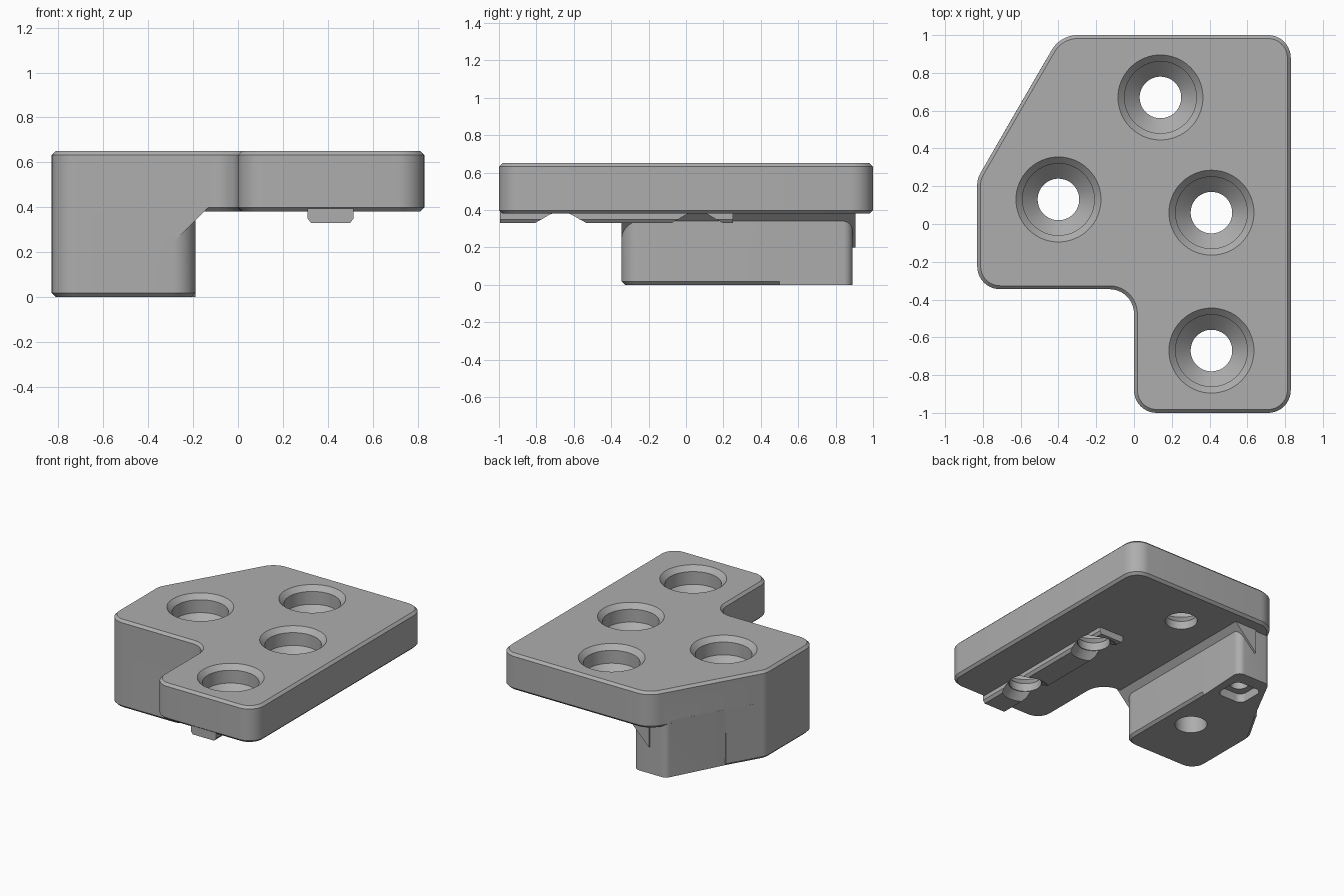
import bpy
import bmesh
from math import pi, cos, sin, tan
from mathutils import Vector

if "Cube" in bpy.data.objects:
    bpy.data.objects.remove(bpy.data.objects["Cube"], do_unlink=True)

grey = bpy.data.materials.new("plain grey")
grey.use_nodes = True
colour = (0.42, 0.42, 0.42, 1)
grey.diffuse_color = colour
grey.node_tree.nodes["Principled BSDF"].inputs["Base Color"].default_value = colour


def rounded(corners, steps=10):
    """Outline with each corner (x, y, radius) replaced by an arc."""
    points = []
    for i, (x, y, r) in enumerate(corners):
        p = Vector((x, y))
        if r == 0:
            points.append(p)
            continue
        a = (Vector(corners[i - 1][:2]) - p).normalized()
        b = (Vector(corners[(i + 1) % len(corners)][:2]) - p).normalized()
        half = a.angle(b) / 2
        start = p + a * r / tan(half)
        end = p + b * r / tan(half)
        centre = p + (a + b).normalized() * r / sin(half)
        turn = (start - centre).angle_signed(end - centre)
        for k in range(steps + 1):
            t = -turn * k / steps
            d = start - centre
            points.append(centre + Vector((d.x * cos(t) - d.y * sin(t),
                                           d.x * sin(t) + d.y * cos(t))))
    return points


def finish(bm, name):
    bmesh.ops.recalc_face_normals(bm, faces=bm.faces)
    mesh = bpy.data.meshes.new(name)
    bm.to_mesh(mesh)
    bm.free()
    ob = bpy.data.objects.new(name, mesh)
    bpy.context.collection.objects.link(ob)
    mesh.materials.append(grey)
    return ob


def prism(name, verts, direction, chamfer=0, rule=None):
    """Extrude a closed profile, chamfering the edges that match the rule."""
    bm = bmesh.new()
    face = bm.faces.new([bm.verts.new(v) for v in verts])
    result = bmesh.ops.extrude_face_region(bm, geom=[face], use_keep_orig=True)
    top = [g for g in result["geom"] if isinstance(g, bmesh.types.BMVert)]
    bmesh.ops.translate(bm, verts=top, vec=direction)
    bmesh.ops.recalc_face_normals(bm, faces=bm.faces)
    if chamfer:
        edges = [e for e in bm.edges if rule(e)]
        bmesh.ops.bevel(bm, geom=edges, offset=chamfer, segments=1,
                        profile=0.5, affect="EDGES")
    return finish(bm, name)


def lathe(name, profile, x, y, sides=64):
    """Closed solid of revolution from (radius, height) pairs."""
    bm = bmesh.new()
    rings = [[bm.verts.new((x + r * cos(2 * pi * k / sides),
                            y + r * sin(2 * pi * k / sides), z))
              for k in range(sides)] for r, z in profile]
    for low, high in zip(rings, rings[1:]):
        for k in range(sides):
            n = (k + 1) % sides
            bm.faces.new((low[k], low[n], high[n], high[k]))
    bm.faces.new(rings[0])
    bm.faces.new(rings[-1])
    return finish(bm, name)


def combine(target, tool, operation):
    mod = target.modifiers.new("join", "BOOLEAN")
    mod.operation = operation
    mod.solver = "EXACT"
    mod.object = tool
    bpy.context.view_layer.objects.active = target
    bpy.ops.object.modifier_apply(modifier=mod.name)
    bpy.data.objects.remove(tool, do_unlink=True)


def at(points, z):
    return [(p.x, p.y, z) for p in points]


def level(e):
    return abs(e.verts[0].co.z - e.verts[1].co.z) < 0.001


# Top plate with a clipped back corner and a front notch
outline = [(0, -1, 0.12), (0.83, -1, 0.12), (0.83, 1, 0.12), (-0.39, 1, 0.16),
           (-0.83, 0.24, 0.12), (-0.83, -0.345, 0.12), (0, -0.345, 0.13)]
bracket = prism("mounting_bracket", at(rounded(outline), 0.38), (0, 0, 0.27), 0.018, level)

# Deep leg, chamfered underneath on its front part only
leg_outline = [(-0.19, -0.345, 0.1), (-0.19, 0.5, 0), (-0.19, 0.89, 0.05),
               (-0.454, 0.89, 0.05), (-0.68, 0.5, 0), (-0.83, 0.24, 0.12),
               (-0.83, -0.345, 0.12)]
leg = prism("leg", at(rounded(leg_outline), 0), (0, 0, 0.42), 0.018,
            lambda e: level(e) and max(v.co.z for v in e.verts) < 0.01
            and max(v.co.y for v in e.verts) < 0.51)
combine(bracket, leg, "UNION")

# Sloped gusset between leg and plate
gusset = prism("gusset", [(-0.33, -0.345, 0.2), (-0.13, -0.345, 0.4), (-0.33, -0.345, 0.4)],
               (0, 1.25, 0))
combine(bracket, gusset, "UNION")

# Locating rail under the plate, relieved around its two holes
rail = prism("rail", [(0.31, -0.995, 0.42), (0.31, -0.995, 0.35), (0.325, -0.995, 0.33),
                      (0.5, -0.995, 0.33), (0.515, -0.995, 0.35), (0.515, -0.995, 0.42)],
             (0, 1.245, 0))
for y in (0.06, -0.67):
    combine(rail, lathe("relief", [(0.175, 0.32), (0.115, 0.38)], 0.41, y), "DIFFERENCE")
combine(bracket, rail, "UNION")

# Four countersunk screw holes
hole = [(0.11, -0.1), (0.11, 0.44), (0.19, 0.52), (0.19, 0.615), (0.225, 0.65), (0.225, 0.7)]
for x, y in ((0.14, 0.67), (-0.4, 0.13), (0.41, 0.06), (0.41, -0.67)):
    combine(bracket, lathe("screw_hole", hole, x, y), "DIFFERENCE")

# Blind pocket and pilot hole under the leg
pocket = [(-0.48, 0.57, 0.05), (-0.26, 0.57, 0.05), (-0.26, 0.79, 0.05), (-0.48, 0.79, 0.05)]
combine(bracket, prism("pocket", at(rounded(pocket), -0.1), (0, 0, 0.165)), "DIFFERENCE")
combine(bracket, lathe("pilot", [(0.065, 0), (0.065, 0.12)], -0.37, 0.68), "DIFFERENCE")

bpy.ops.object.select_all(action="DESELECT")
bracket.select_set(True)
bpy.context.view_layer.objects.active = bracket
bpy.ops.object.shade_smooth_by_angle(angle=pi / 6)
